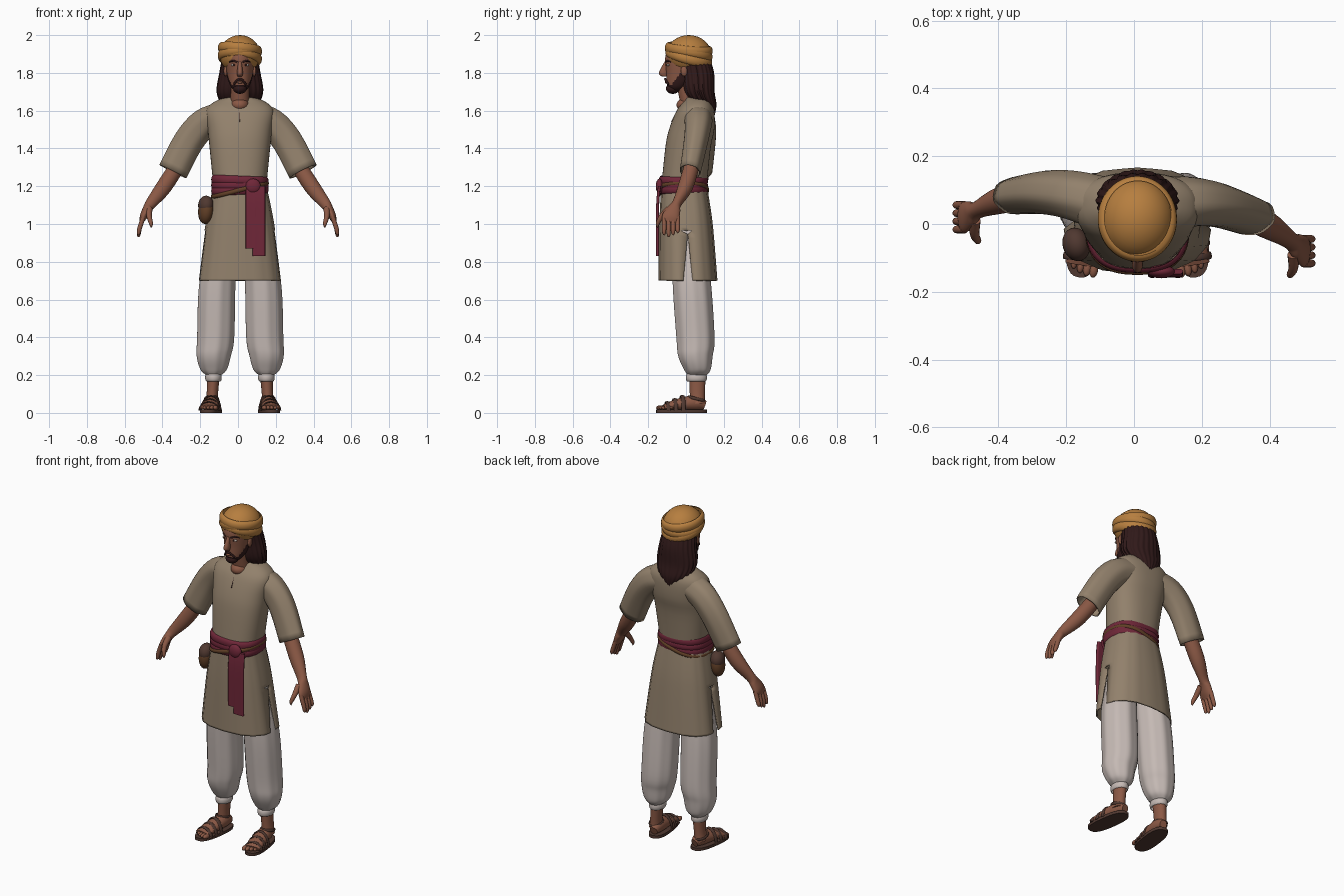
import bpy, bmesh, math
from mathutils import Vector

default_cube = bpy.data.objects.get("Cube")
if default_cube:
    bpy.data.objects.remove(default_cube)


def material(name, red, green, blue):
    made = bpy.data.materials.new(name)
    made.use_nodes = True
    made.diffuse_color = (red, green, blue, 1)
    shader = made.node_tree.nodes["Principled BSDF"]
    shader.inputs["Base Color"].default_value = made.diffuse_color
    shader.inputs["Roughness"].default_value = .9
    return made


TUNIC = material("tan linen", .29, .22, .15)
WHITE = material("off white cotton", .56, .49, .46)
GOLD = material("ochre cloth", .47, .21, .05)
SKIN = material("brown skin", .26, .1, .06)
HAIR = material("dark hair", .03, .01, .01)
CRIMSON = material("crimson cloth", .16, .02, .04)
LEATHER = material("bag leather", .12, .05, .02)
SANDAL = material("sandal leather", .08, .04, .03)
EYE = material("eye white", .5, .45, .4)
CENTRE = .01
ACROSS, DEPTH, UP = Vector((1, 0, 0)), Vector((0, 1, 0)), Vector((0, 0, 1))
ORIGIN = (0, 0, 0)


def finish(name, bm, colour, place=ORIGIN, turn=ORIGIN, thickness=0):
    bmesh.ops.recalc_face_normals(bm, faces=bm.faces)
    mesh = bpy.data.meshes.new(name)
    bm.to_mesh(mesh)
    bm.free()
    mesh.materials.append(colour)
    mesh.shade_smooth()
    mesh.set_sharp_from_angle(angle=.9)
    part = bpy.data.objects.new(name, mesh)
    bpy.context.collection.objects.link(part)
    part.location, part.rotation_euler = place, turn
    if thickness:
        shell = part.modifiers.new("thickness", "SOLIDIFY")
        shell.thickness = thickness
    return part


def smooth_rows(rows, steps):
    """Pass a smooth curve through rows of numbers."""
    points = [Vector(row) for row in rows]
    padded = [points[0], *points, points[-1]]
    result = []
    for before, start, end, after in zip(padded, points, points[1:], padded[3:]):
        leave, arrive = (end - before) / 2, (after - start) / 2
        for step in range(steps):
            t = step / steps
            ease = t * t * (3 - 2 * t)
            result.append(start.lerp(end, ease) + leave * (t * (1 - t) ** 2)
                          - arrive * (t * t * (1 - t)))
    return result + [points[-1]]


def loft(name, colour, rows, side=None, sides=32, steps=4, power=2, folds=0, fold=0,
         capped=True, **options):
    """Rows hold x, y, z and two radii; rings lie level unless a side axis is given."""
    rows = smooth_rows(rows, steps)
    bm = bmesh.new()
    rings = []
    for index, row in enumerate(rows):
        first, second = ACROSS, DEPTH
        if side:
            ahead = rows[min(index + 1, len(rows) - 1)] - rows[max(index - 1, 0)]
            ahead = Vector(ahead[:3]).normalized()
            first = (side - ahead * ahead.dot(side)).normalized()
            second = ahead.cross(first)
        ring = []
        for corner in range(sides):
            angle = math.tau * corner / sides
            swell = 1 + fold * math.cos(folds * angle)
            u, v = (math.copysign(abs(part) ** (2 / power), part) * swell
                    for part in (math.cos(angle), math.sin(angle)))
            ring.append(bm.verts.new(Vector(row[:3]) + first * u * row[3] + second * v * row[4]))
        rings.append(ring)
    for low, high in zip(rings, rings[1:]):
        for corner in range(sides):
            bm.faces.new((low[corner], low[corner - 1], high[corner - 1], high[corner]))
    if capped:
        bm.faces.new(rings[0])
        bm.faces.new(rings[-1])
    return finish(name, bm, colour, **options)


def column(name, colour, *levels, **options):
    """Level rings on the body's centre line: height, depth position, two radii."""
    return loft(name, colour, [(CENTRE, y, z, wide, deep) for z, y, wide, deep in levels], **options)


def ball(name, colour, place, size, turn=ORIGIN):
    bm = bmesh.new()
    bmesh.ops.create_uvsphere(bm, u_segments=32, v_segments=16, radius=1)
    bmesh.ops.scale(bm, vec=size, verts=bm.verts)
    return finish(name, bm, colour, place, turn)


def band(name, colour, place, wide, deep, half, bulge, turn=ORIGIN, power=2):
    angles = [math.pi * step / 8 for step in range(-4, 5)]
    rows = [(0, 0, half * math.sin(angle), wide + bulge * math.cos(angle),
             deep + bulge * math.cos(angle)) for angle in angles]
    return loft(name, colour, rows, sides=64, steps=1, power=power, capped=False,
                place=place, turn=turn)


# Tunic body with an open collar
column("tunic_body", TUNIC, (1.2, -.01, .14, .12), (1.4, .01, .16, .12), (1.5, .03, .17, .12),
       (1.6, .05, .18, .1), (1.65, .06, .13, .07), (1.67, .06, .07, .06), sides=64, power=2.4)
ball("open_collar", SKIN, (CENTRE, .01, 1.63), (.05, .06, .04))
column("collar_slit", HAIR, (1.54, -.07, .002, .01), (1.6, -.04, .006, .01))

# Tunic skirt, opened by a tapering slit on each side
HALF = 24
SLIT_TOP = .95
skirt = column("tunic_skirt", TUNIC, (.7, .01, .22, .155), (1, 0, .18, .14), (1.2, -.01, .14, .12),
               sides=HALF * 2, steps=16, power=2.5, folds=16, fold=.01, capped=False,
               thickness=.007)
bm = bmesh.new()
bm.from_mesh(skirt.data)
slit = []
for index, vert in enumerate(bm.verts):
    below = SLIT_TOP - vert.co.z
    if below > 0 and index % HALF == 0:
        slit.append(vert)
    elif below > 0 and index % HALF in (1, HALF - 1):
        vert.co.y = CENTRE + math.copysign(below * .1, vert.co.y)
bmesh.ops.delete(bm, geom=slit, context='VERTS')
bm.to_mesh(skirt.data)
bm.free()

# Sash with a knot and two hanging tails
for layer in (-1, 0, 1):
    band("sash_fold", CRIMSON, (CENTRE, -.014, 1.205 + layer * .026), .139, .117, .024, .013,
         turn=(0, layer * .04, 0), power=2.5)
ball("sash_knot", CRIMSON, (.08, -.14, 1.2), (.04, .02, .04))
for x, half, low in ((.07, .028, .87), (.11, .033, .83)):
    loft("sash_tail", CRIMSON, [(x, -.14, 1.2, half, .008), (x, -.15, 1.1, half, .008),
                                (x, -.15, low, half, .008)], power=5, folds=6, fold=.04)

# Bag on a slanted strap
band("bag_strap", LEATHER, (CENTRE, -.014, 1.18), .148, .126, .012, .01,
     turn=(0, -.25, 0), power=2.5)
ball("bag", LEATHER, (-.17, -.06, 1.07), (.04, .05, .07), turn=(0, .1, .3))
ball("bag_flap", SANDAL, (-.17, -.06, 1.1), (.04, .05, .05), turn=(0, .1, .3))

for sign, name, swing in ((1, "left_", .15), (-1, "right_", .4)):
    # Sleeve and arm follow one curve, which swings further back on one side
    def along(x, z, *radii):
        out = x - .1
        return (sign * x, .06 + swing * out - 1.25 * out * out, z, *radii)
    loft(name + "sleeve", TUNIC,
         [along(x, 1.56 - 4.7 * (x - .1) ** 2, .09 - x / 10, .08) for x in (.1, .18, .26, .345)],
         side=DEPTH, folds=7, fold=.02, capped=False, thickness=.007)
    loft(name + "arm", SKIN, [
        along(.3, 1.34, .04, .04), along(.39, 1.2, .04, .042), along(.46, 1.11, .025, .03),
        along(.48, 1.08, .036, .024), along(.5, 1.04, .046, .02), along(.51, 1.01, .04, .01)],
        side=DEPTH)

    # Fingers and thumb
    hand = along(.5, 1)[1]

    def digit(part, *joints):
        loft(name + part, SKIN, [(sign * x, hand + y, z, thick, thick)
                                 for x, y, z, thick in joints], side=DEPTH, sides=12)
    for finger in range(4):
        y = (finger - 1.5) * .024
        tip = .93 + .01 * abs(finger - 1)
        digit("finger", (.5, y, 1.04, .012), (.52, y, .98, .012), (.526, y, tip + .01, .009),
              (.526, y, tip, .001))
    digit("thumb", (.47, -.01, 1.08, .018), (.47, -.05, 1.04, .014), (.46, -.07, 1, .01),
          (.46, -.07, .98, .001))

    # Trouser leg, cuff and ankle
    def leg(x, *rest):
        return (CENTRE + sign * x, *rest)
    loft(name + "trouser_leg", WHITE, [
        leg(.14, .06, .2, .04, .05), leg(.14, .06, .23, .07, .07), leg(.14, .05, .3, .09, .09),
        leg(.13, .05, .4, .098, .1), leg(.12, .03, .7, .095, .1), leg(.08, .01, 1, .07, .08)],
        sides=48, steps=6, folds=9, fold=.02)
    band(name + "cuff", WHITE, leg(.14, .055, .187), .036, .048, .02, .008)
    loft(name + "ankle", SKIN, [leg(.15, .06, .05, .034, .04), leg(.146, .06, .1, .03, .04),
                                leg(.14, .06, .2, .034, .044)])

    # Foot turned slightly outward, with toes and sandal
    foot = loft(name + "foot", SKIN, [
        (0, .1, .04, .022, .024), (0, .05, .053, .038, .04), (0, -.05, .043, .045, .03),
        (0, -.12, .03, .046, .013)], side=ACROSS, place=leg(.15, 0, 0), turn=(0, 0, sign * .14))
    worn = []
    for toe in range(5):
        thick = .013 - toe / 1000
        worn.append(ball(name + "toe", SKIN, (sign * (toe - 2) * .02, toe * toe / 500 - .13, .027),
                         (thick, .024, thick)))
    worn.append(loft(name + "sole", SANDAL, [(0, -.024, z, .053, .135) for z in (0, .017)],
                     power=2.6, steps=1))
    for strap in range(3):
        arc = [math.pi * step / 8 for step in range(9)]
        worn.append(loft(name + "sandal_strap", SANDAL, [
            (.052 * math.cos(angle), strap * .04 - .1, .012 + (.046 + strap * .016) * math.sin(angle),
             .011, .004) for angle in arc], side=DEPTH, sides=12))
    for part in worn:
        part.parent = foot
    band(name + "heel_strap", SANDAL, leg(.15, .055, .075), .034, .043, .008, .005,
         turn=(-.25, 0, 0))

# Neck and head, with the jaw coloured as a beard
column("neck", SKIN, (1.57, .04, .06, .05), (1.64, .02, .05, .05), (1.74, 0, .05, .05))
head = column("head", SKIN, (1.7, -.055, .02, .025), (1.73, -.04, .05, .06), (1.8, -.005, .07, .1),
              (1.88, 0, .077, .11), (1.94, .01, .07, .1), sides=64, steps=8)
head.data.materials.append(HAIR)
for face in head.data.polygons:
    x, y, z = face.center
    if z < min(1.85, 1.738 + 1.4 * max(0, y + .075)):
        face.material_index = 1
ball("chin_beard", HAIR, (CENTRE, -.07, 1.717), (.036, .036, .028))
loft("moustache", HAIR, [(CENTRE + end * .032, -.11 + end * end / 60, 1.767 - end * end / 35,
                          .006, .006) for end in (-1, -.5, 0, .5, 1)], side=UP, sides=12)
ball("lower_lip", SKIN, (CENTRE, -.104, 1.75), (.018, .008, .006))
column("nose", SKIN, (1.86, -.105, .008, .008), (1.8, -.12, .016, .024), (1.78, -.113, .011, .012))

# Eyes, eyebrows and ears
for sign in (-1, 1):
    def beside(x, y, z, *radii):
        return (CENTRE + sign * x, y, z, *radii)
    ball("eye", EYE, beside(.033, -.093, 1.842), (.015, .009, .007))
    ball("iris", HAIR, beside(.032, -.1, 1.842), (.006, .004, .006))
    ball("ear", SKIN, beside(.076, -.01, 1.81), (.01, .018, .028))
    loft("eyebrow", HAIR, [beside(.014, -.107, 1.857, .005, .004),
                           beside(.035, -.099, 1.864, .005, .004),
                           beside(.055, -.08, 1.858, .003, .003)], side=UP, sides=12)

# Long hair falling behind the face
column("long_hair", HAIR, (1.89, .04, .09, .08), (1.8, .06, .106, .087), (1.7, .07, .12, .08),
       (1.63, .1, .09, .06), (1.57, .11, .02, .04), sides=96, steps=6, folds=22, fold=.03)

# Turban: a dome with wrapped rolls
ball("turban_dome", GOLD, (CENTRE, .015, 1.897), (.108, .119, .103))
for roll in range(3):
    band("turban_roll", GOLD, (CENTRE, .015, 1.925 - roll * .022), .1, .11, .026, .017,
         turn=(-.1 - roll * .09, .1 * (-1) ** roll, 0))
